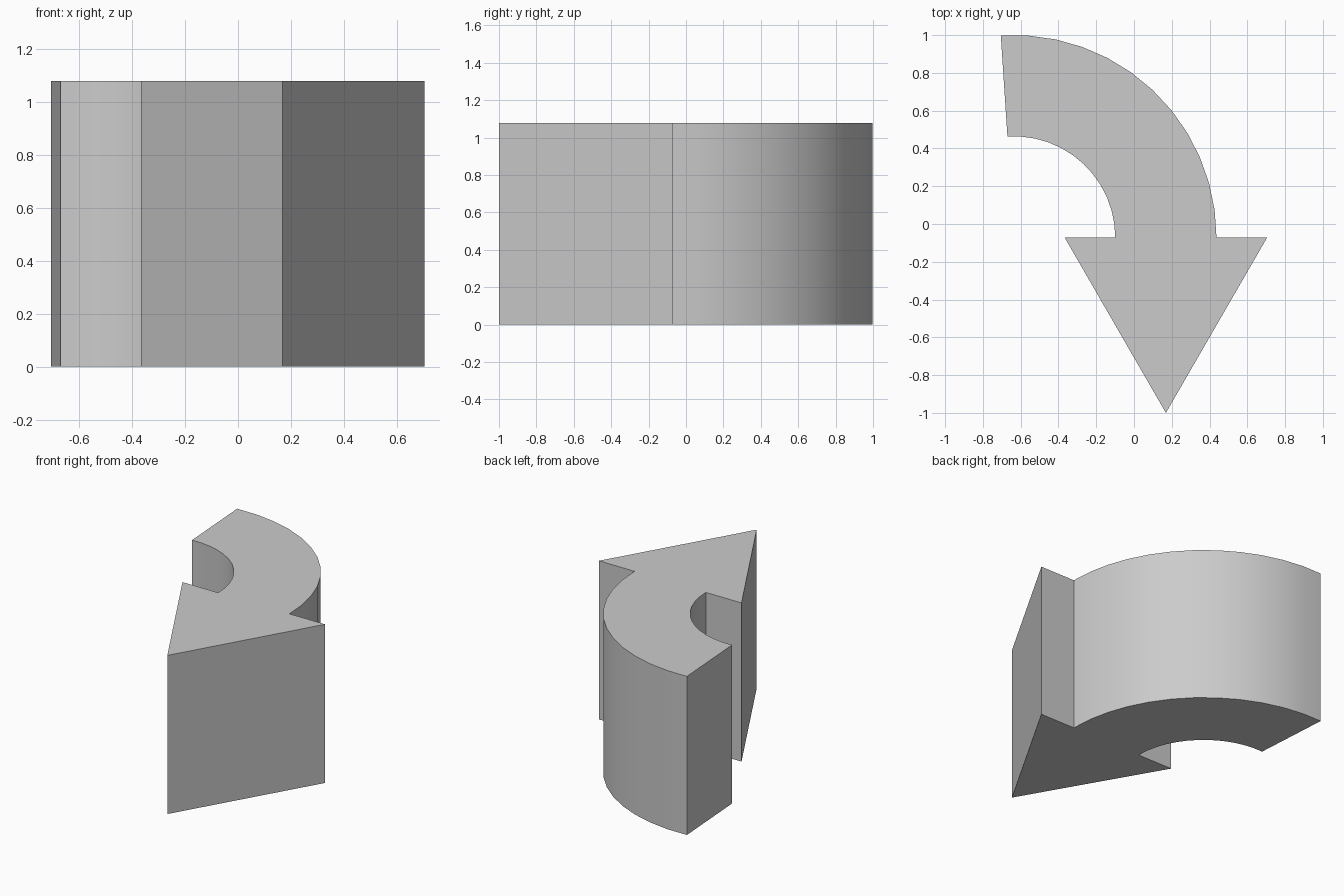
import bpy, bmesh
from math import sin, cos, radians

if "Cube" in bpy.data.objects:
    bpy.data.objects.remove(bpy.data.objects["Cube"])

R = 1.0718                  # outer bend radius; also the arrowhead side length
CX, CY = -0.635, 1.0 - R    # bend centre
HEIGHT = 1.078
SWEEP = 93.75               # bend angle in degrees
STEPS = 12


def arc(radius):
    """Points from the arrowhead end to the tail end of the bend."""
    angles = [radians(SWEEP * i / STEPS) for i in range(STEPS + 1)]
    return [(CX + radius * cos(a), CY + radius * sin(a)) for a in angles]


# Outline: outer bend, inner bend back, then the equilateral arrowhead
head = [(CX + R * 0.25, CY), (CX + R * 0.75, -1.0), (CX + R * 1.25, CY)]
outline = arc(R) + arc(R / 2)[::-1] + head

# Extrude the outline upwards
bm = bmesh.new()
base = bm.faces.new([bm.verts.new((x, y, 0)) for x, y in outline])
top = bmesh.ops.extrude_face_region(bm, geom=[base], use_keep_orig=True)["geom"]
bmesh.ops.translate(bm, vec=(0, 0, HEIGHT),
                    verts=[v for v in top if isinstance(v, bmesh.types.BMVert)])
bmesh.ops.recalc_face_normals(bm, faces=bm.faces)

mesh = bpy.data.meshes.new("curved_arrow")
bm.to_mesh(mesh)
bm.free()
arrow = bpy.data.objects.new("curved_arrow", mesh)
bpy.context.collection.objects.link(arrow)

# Smooth bend walls, sharp corners
bpy.context.view_layer.objects.active = arrow
arrow.select_set(True)
bpy.ops.object.shade_smooth_by_angle(angle=radians(30))
